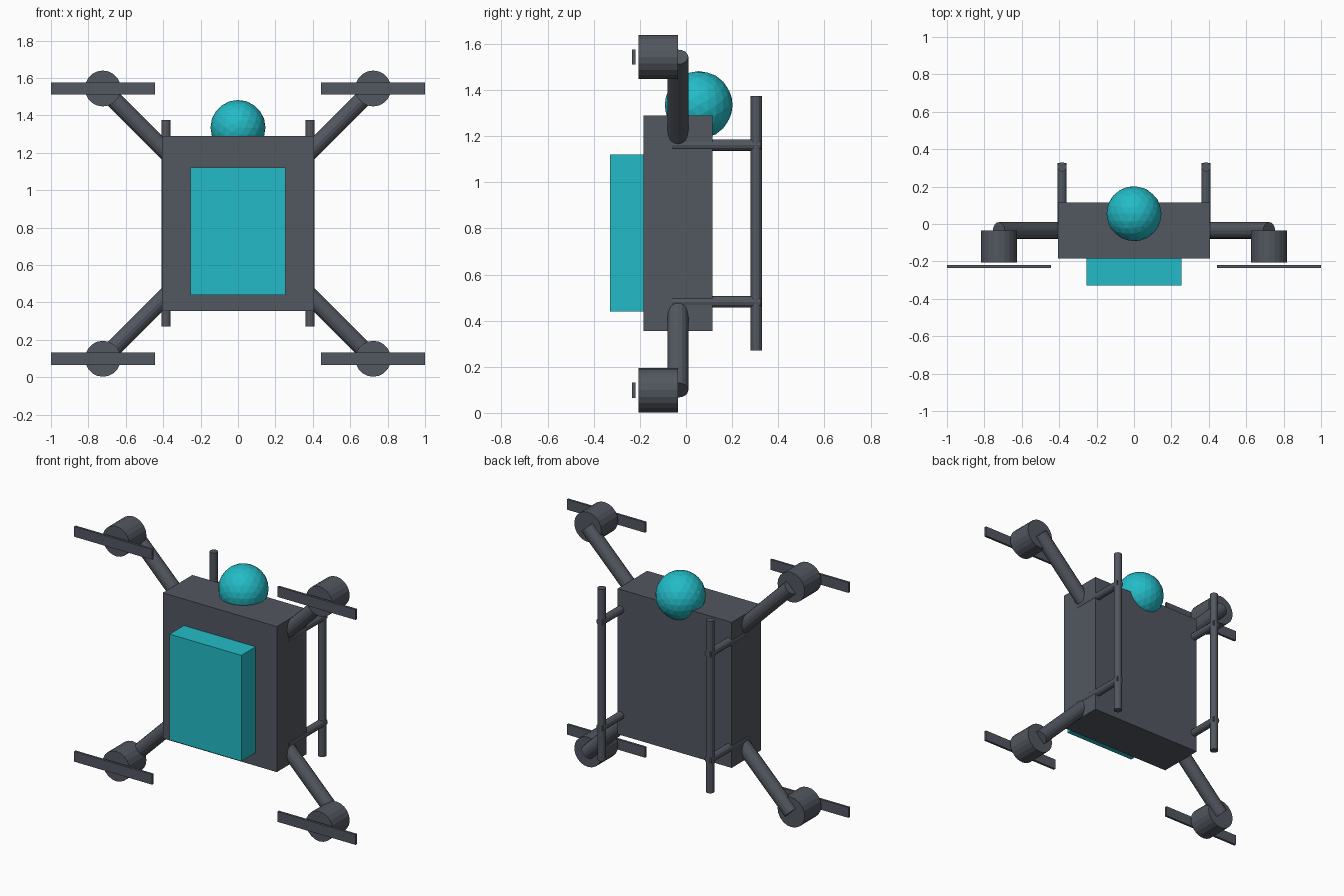
import bpy
import math
from mathutils import Vector

cube = bpy.data.objects.get("Cube")
if cube:
    bpy.data.objects.remove(cube, do_unlink=True)


def material(name, color):
    m = bpy.data.materials.new(name)
    m.use_nodes = True
    m.diffuse_color = color
    m.node_tree.nodes["Principled BSDF"].inputs["Base Color"].default_value = color
    return m


GREY = material("dark grey", (0.084, 0.095, 0.115, 1))
TEAL = material("teal", (0.017, 0.5, 0.57, 1))
MID_Z = 0.821


def finish(name, mat):
    obj = bpy.context.object
    obj.name = name
    obj.data.materials.append(mat)
    return obj


def box(name, low, high, mat):
    low, high = Vector(low), Vector(high)
    bpy.ops.mesh.primitive_cube_add(size=1, location=(low + high) / 2)
    bpy.context.object.scale = high - low
    bpy.ops.object.transform_apply(location=False, rotation=False, scale=True)
    return finish(name, mat)


def rod(name, start, end, radius, sides=12):
    start, end = Vector(start), Vector(end)
    axis = end - start
    bpy.ops.mesh.primitive_cylinder_add(
        vertices=sides, radius=radius, depth=axis.length, location=(start + end) / 2,
        rotation=axis.to_track_quat('Z', 'Y').to_euler())
    return finish(name, GREY)


# Body, front battery pack and the sensor dome on the upper edge
box("body", (-0.405, -0.185, 0.355), (0.405, 0.115, 1.29), GREY)
box("battery_pack", (-0.255, -0.33, 0.44), (0.255, -0.185, 1.12), TEAL)
bpy.ops.mesh.primitive_ico_sphere_add(subdivisions=3, radius=0.147,
                                      location=(0, 0.055, 1.335),
                                      rotation=(math.pi / 2, 0, 0))
finish("sensor_dome", TEAL)

for sx, side in ((1, "left"), (-1, "right")):
    # Landing skid rail behind the body
    rail_x = sx * 0.385
    rod(f"skid_rail_{side}", (rail_x, 0.305, 0.27), (rail_x, 0.305, 1.375), 0.025)
    for sz, level in ((1, "upper"), (-1, "lower")):
        tag = f"{level}_{side}"
        mx, mz = sx * 0.7225, MID_Z + sz * 0.7225
        strut_z = MID_Z + sz * 0.34
        rod(f"skid_strut_{tag}", (rail_x, -0.06, strut_z), (rail_x, 0.325, strut_z), 0.025)
        # Diagonal arm, motor and flat rotor blade
        rod(f"arm_{tag}", (sx * 0.3, -0.035, MID_Z + sz * 0.3), (mx, -0.035, mz), 0.045, 16)
        rod(f"motor_{tag}", (mx, -0.035, mz), (mx, -0.205, mz), 0.096, 20)
        box(f"rotor_{tag}", (mx - 0.2775, -0.235, mz - 0.033),
            (mx + 0.2775, -0.22, mz + 0.033), GREY)
